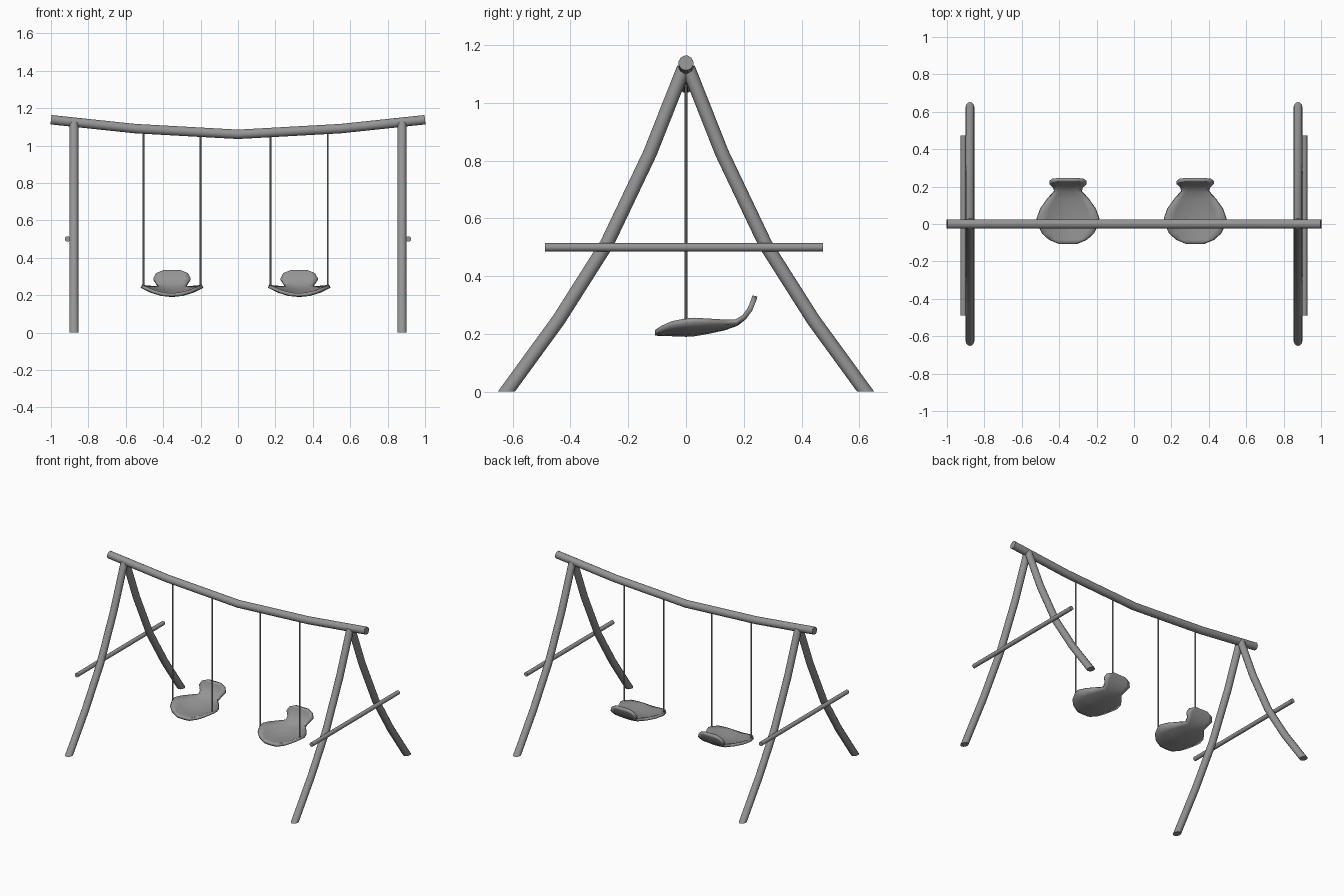
import bpy, bmesh, math
from mathutils import Vector

if "Cube" in bpy.data.objects:
    bpy.data.objects.remove(bpy.data.objects["Cube"], do_unlink=True)

GREY = (0.3, 0.3, 0.3, 1)
grey = bpy.data.materials.new("plain grey")
grey.use_nodes = True
grey.diffuse_color = GREY
grey.node_tree.nodes["Principled BSDF"].inputs["Base Color"].default_value = GREY


def finish(bm, name, angle=40):
    """Turn a bmesh into a smooth-shaded grey object."""
    bmesh.ops.recalc_face_normals(bm, faces=bm.faces)
    mesh = bpy.data.meshes.new(name)
    bm.to_mesh(mesh)
    bm.free()
    mesh.materials.append(grey)
    obj = bpy.data.objects.new(name, mesh)
    bpy.context.collection.objects.link(obj)
    bpy.ops.object.select_all(action="DESELECT")
    obj.select_set(True)
    bpy.context.view_layer.objects.active = obj
    bpy.ops.object.shade_smooth_by_angle(angle=math.radians(angle))
    return obj


def pole(name, points, radius, sides=12, ground_cut=False):
    """Sweep a round section along points; optionally cut the last end level."""
    pts = [Vector(p) for p in points]
    bm = bmesh.new()
    rings = []
    for i, p in enumerate(pts):
        before = pts[max(i - 1, 0)]
        after = pts[min(i + 1, len(pts) - 1)]
        along = (after - before).normalized()
        side = along.orthogonal().normalized() if abs(along.x) > 0.9 else Vector((1, 0, 0))
        up = along.cross(side).normalized()
        side = up.cross(along)
        ring = []
        for k in range(sides):
            a = math.tau * k / sides
            v = p + radius * (math.cos(a) * side + math.sin(a) * up)
            if ground_cut and i == len(pts) - 1:
                v -= along * (v.z / along.z)
            ring.append(bm.verts.new(v))
        rings.append(ring)
    for a, b in zip(rings, rings[1:]):
        for k in range(sides):
            n = (k + 1) % sides
            bm.faces.new((a[k], a[n], b[n], b[k]))
    bm.faces.new(rings[0])
    bm.faces.new(rings[-1])
    return finish(bm, name)


def beam_height(x):
    return 1.06 + 0.05 * abs(x) ** 2 + 0.028 * abs(x)


# Sagging top beam
pole("top_beam", [(x, 0, beam_height(x)) for x in (-1, -0.55, 0, 0.55, 1)], 0.026)

# Bowed A-frame legs and side rails
LEG = [(0.008, 1.12), (0.125, 0.825), (0.275, 0.51), (0.44, 0.25), (0.622, 0)]
for sx, side in ((1, "left"), (-1, "right")):
    for sy, end in ((-1, "front"), (1, "back")):
        pole(f"{end}_{side}_leg", [(sx * 0.877, sy * y, z) for y, z in LEG],
             0.024, ground_cut=True)
    pole(f"{side}_rail", [(sx * 0.912, -0.488, 0.5), (sx * 0.912, 0.474, 0.5)], 0.0145)

# Seat stations: y, centre height, half width, side rise
SEAT = [(-0.107, 0.212, 0.045, 0.002), (-0.085, 0.211, 0.095, 0.017),
        (-0.05, 0.21, 0.132, 0.034), (0, 0.208, 0.156, 0.046),
        (0.03, 0.21, 0.16, 0.046), (0.08, 0.219, 0.142, 0.034),
        (0.13, 0.23, 0.107, 0.02), (0.17, 0.244, 0.072, 0.006),
        (0.195, 0.264, 0.08, 0), (0.214, 0.29, 0.1, 0),
        (0.225, 0.318, 0.085, 0), (0.23, 0.334, 0.045, 0)]


def seat(name, cx):
    """Scooped seat with a narrow waist and an upturned back."""
    bm = bmesh.new()
    cols = [-1, -0.7, -0.35, 0, 0.35, 0.7, 1]
    rows = [[bm.verts.new((cx + w * t, y, z + rise * t * t)) for t in cols]
            for y, z, w, rise in SEAT]
    for a, b in zip(rows, rows[1:]):
        for k in range(len(cols) - 1):
            bm.faces.new((a[k], a[k + 1], b[k + 1], b[k]))
    obj = finish(bm, name)
    shell = obj.modifiers.new("thickness", "SOLIDIFY")
    shell.thickness = 0.018
    shell.offset = -1 if obj.data.polygons[0].normal.z > 0 else 1


# Two hanging swings
for cx, label in ((-0.353, "right"), (0.327, "left")):
    seat(f"{label}_seat", cx)
    for s, edge in ((-1, "right"), (1, "left")):
        x = cx + s * 0.153
        pole(f"{label}_seat_{edge}_rope", [(x, 0, beam_height(x)), (x, 0, 0.245)], 0.005, 8)
